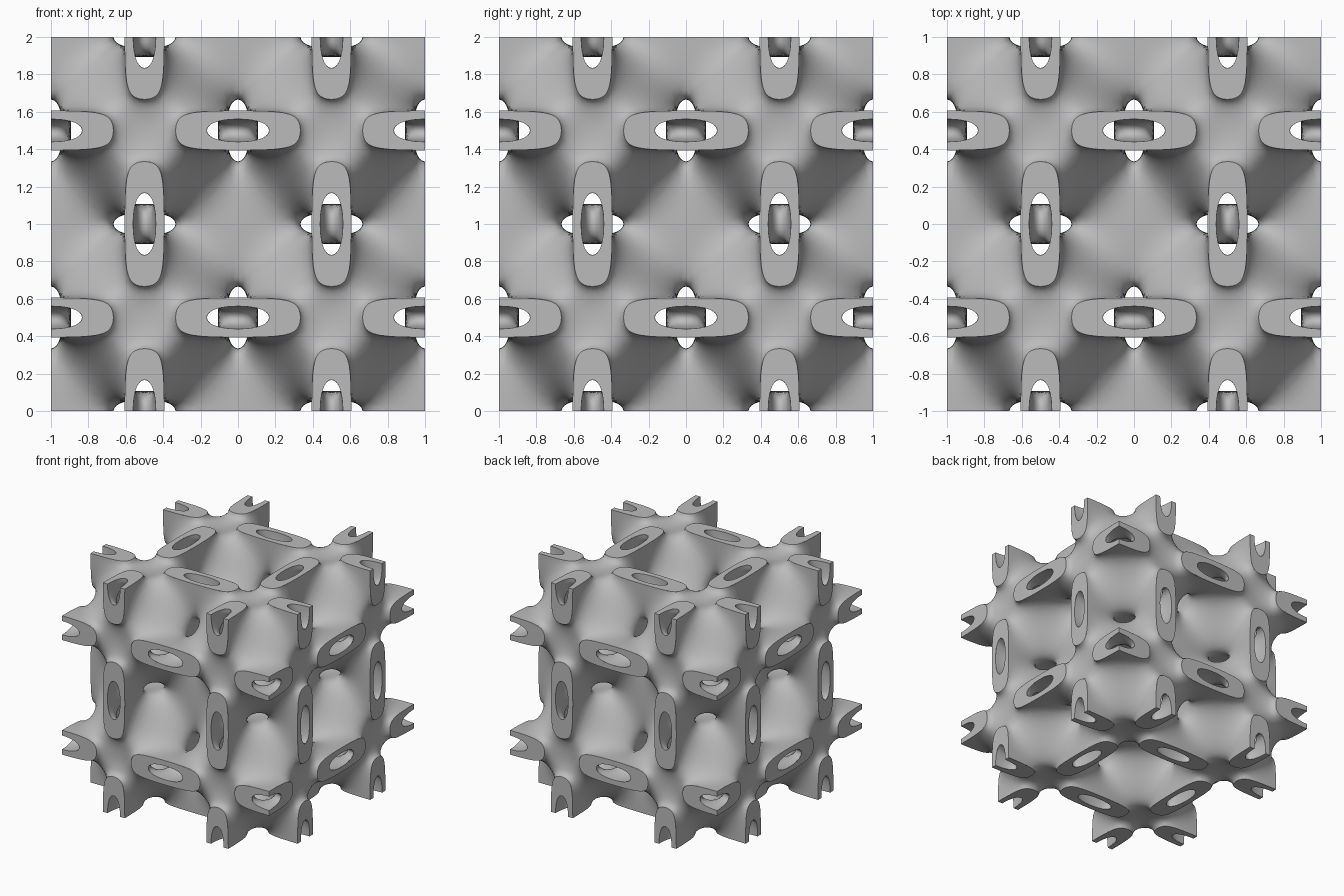
import bpy, bmesh, math
from itertools import product
from mathutils import Vector

cube = bpy.data.objects.get("Cube")
if cube:
    bpy.data.objects.remove(cube, do_unlink=True)

W = 2 * math.pi     # one lattice cell is one unit
N = 18              # grid steps along an eighth of a cell
H = 0.5 / N
LEVEL = 0.5         # the wall fills -LEVEL < field < LEVEL

grey = bpy.data.materials.new("plain_grey")
grey.use_nodes = True
grey.diffuse_color = (0.5, 0.5, 0.5, 1)
grey.node_tree.nodes["Principled BSDF"].inputs["Base Color"].default_value = (0.5, 0.5, 0.5, 1)


def field(p):
    a, b, c = (math.cos(W * t) for t in p)
    return 3 * (a + b + c) + 4 * a * b * c


def gradient(p):
    a, b, c = (math.cos(W * t) for t in p)
    k = (3 + 4 * b * c, 3 + 4 * a * c, 3 + 4 * a * b)
    return Vector([-W * math.sin(W * t) * m for t, m in zip(p, k)])


def add_object(name, bm):
    mesh = bpy.data.meshes.new(name)
    bm.to_mesh(mesh)
    bm.free()
    mesh.materials.append(grey)
    obj = bpy.data.objects.new(name, mesh)
    bpy.context.collection.objects.link(obj)
    return obj


def add_face(bm, verts, outward):
    face = bm.faces.new(verts)
    face.normal_update()
    if face.normal.dot(outward) < 0:
        face.normal_flip()
    return face


def node(i):
    return Vector([(n - 0.5) * H for n in i])


def step(i, axis, n=1):
    j = list(i)
    j[axis] += n
    return tuple(j)


def wall_side(name, level):
    """One skin of the wall: an eighth of a cell, mirrored and repeated."""
    bm = bmesh.new()
    value = {i: field(node(i)) - level for i in product(range(N + 2), repeat=3)}
    crossings, edges = {}, []
    for i, axis in product(value, range(3)):
        j = step(i, axis)
        if j not in value or (value[i] > 0) == (value[j] > 0):
            continue
        point = node(i).lerp(node(j), value[i] / (value[i] - value[j]))
        u, v = (axis + 1) % 3, (axis + 2) % 3
        ring = [i, step(i, u, -1), step(step(i, u, -1), v, -1), step(i, v, -1)]
        for cell in ring:
            crossings.setdefault(cell, []).append(point)
        if all(0 <= n <= N for cell in ring for n in cell):
            edges.append(ring)

    # One vertex per crossed grid cell, pulled onto the exact surface
    verts = {}
    for cell, points in crossings.items():
        if not all(0 <= n <= N for n in cell):
            continue
        p = sum(points, Vector()) / len(points)
        for axis, n in enumerate(cell):
            if n in (0, N):
                p[axis] = n * H
        for _ in range(5):
            g = gradient(p)
            p -= g * ((field(p) - level) / max(g.length_squared, 1e-6))
        verts[cell] = bm.verts.new(p)
    for ring in edges:
        quad = [verts[c] for c in ring]
        middle = sum((q.co for q in quad), Vector()) / 4
        face = add_face(bm, quad, gradient(middle) * level)
        face.smooth = True

    obj = add_object(name, bm)
    mirror = obj.modifiers.new("mirror_cell", 'MIRROR')
    mirror.use_axis = (True, True, True)
    mirror.merge_threshold = 0.0005
    for axis in range(3):
        array = obj.modifiers.new("repeat_cell", 'ARRAY')
        array.count = 2
        array.use_relative_offset = False
        array.use_constant_offset = True
        array.constant_offset_displace = [float(axis == k) for k in range(3)]
        array.use_merge_vertices = True
        array.merge_threshold = 0.0005
    obj.location = (-0.5, -0.5, 0.5)


def ring_point(angle, level):
    """Point on a cut ring in its own plane, found by bisection."""
    d = (0.1 * math.cos(angle), 0.33 * math.sin(angle))
    lo, hi = 0.0, 1.5
    for _ in range(40):
        s = (lo + hi) / 2
        if field((d[0] * s, 0.5 + d[1] * s, 0.5)) > level:
            lo = s
        else:
            hi = s
    return d[0] * lo, d[1] * lo


def cut_rings():
    """Flat rings where the wall meets the six sides of the block."""
    bm = bmesh.new()
    steps = 14
    quarter = [[ring_point(math.pi / 2 * k / steps, s * LEVEL) for s in (1, -1)]
               for k in range(steps + 1)]
    for axis, side, swap in product(range(3), (-1, 1), (1, 2)):
        thin, long = (axis + swap) % 3, (axis - swap) % 3
        outward = Vector([side * (k == axis) for k in range(3)])
        for cu, cv, su, sv in product((-0.5, 0.5), (-1, 0, 1), (-1, 1), (-1, 1)):
            if cv * sv == 1:
                continue        # this quarter lies beyond the block

            def place(p):
                co = Vector((0, 0, 0))
                co[axis], co[thin], co[long] = side, cu + su * p[0], cv + sv * p[1]
                return bm.verts.new(co)

            rows = [[place(p) for p in pair] for pair in quarter]
            for a, b in zip(rows, rows[1:]):
                add_face(bm, (a[0], a[1], b[1], b[0]), outward)
    bmesh.ops.remove_doubles(bm, verts=bm.verts, dist=1e-5)
    obj = add_object("cut_rings", bm)
    obj.location.z = 1


wall_side("wall_first_side", LEVEL)
wall_side("wall_second_side", -LEVEL)
cut_rings()
